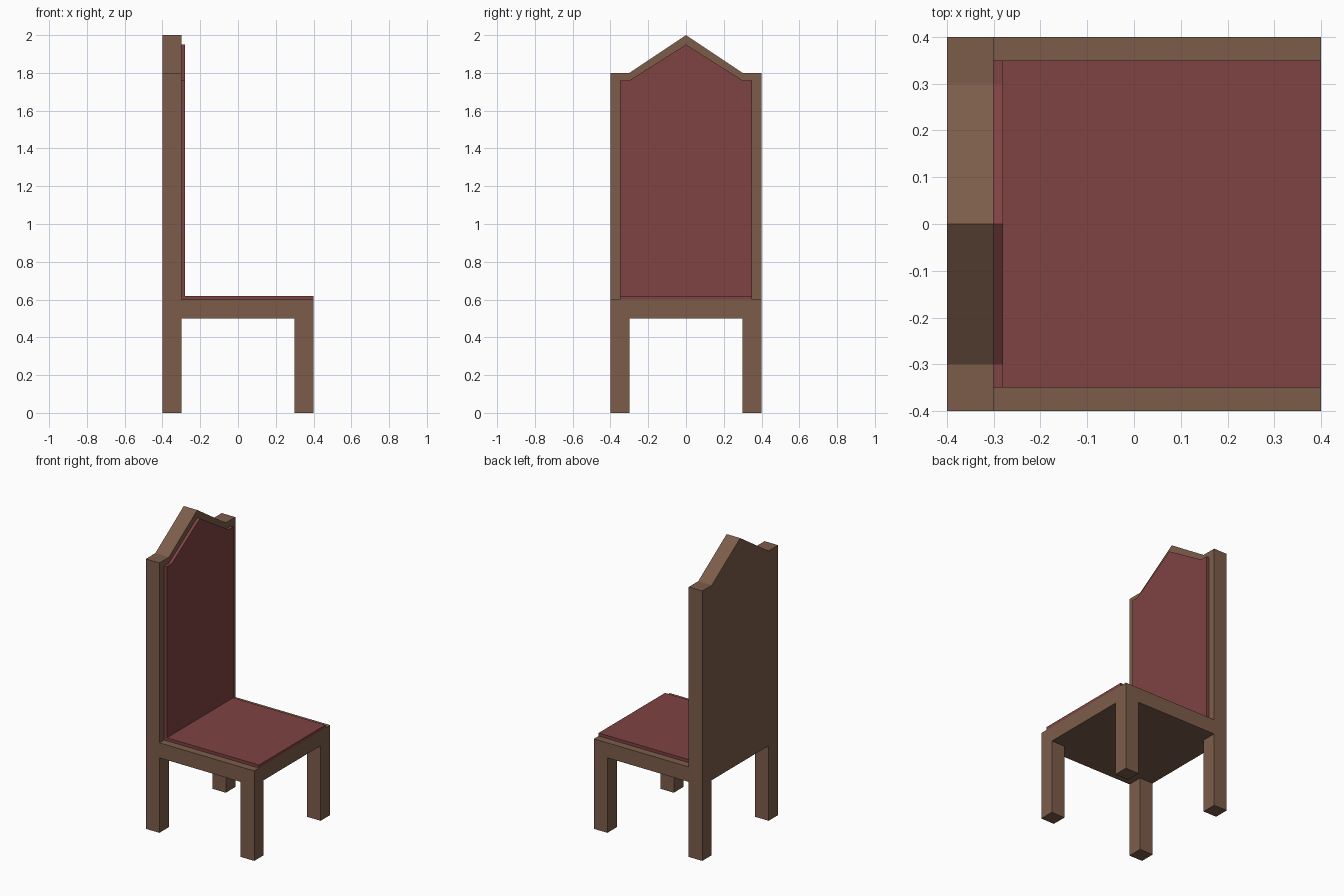
import bpy, bmesh

if "Cube" in bpy.data.objects:
    bpy.data.objects.remove(bpy.data.objects["Cube"])


def material(name, color):
    m = bpy.data.materials.new(name)
    m.diffuse_color = (*color, 1)
    m.use_nodes = True
    m.node_tree.nodes["Principled BSDF"].inputs["Base Color"].default_value = m.diffuse_color
    return m


wood = material("brown_wood", (0.20, 0.108, 0.068))
fabric = material("red_fabric", (0.21, 0.055, 0.055))


def prism(name, profile, direction, mat):
    """Extrude a planar outline along a direction into a closed solid."""
    bm = bmesh.new()
    face = bm.faces.new([bm.verts.new(p) for p in profile])
    ext = bmesh.ops.extrude_face_region(bm, geom=[face], use_keep_orig=True)
    moved = [v for v in ext["geom"] if isinstance(v, bmesh.types.BMVert)]
    bmesh.ops.translate(bm, verts=moved, vec=direction)
    bmesh.ops.recalc_face_normals(bm, faces=bm.faces)
    mesh = bpy.data.meshes.new(name)
    bm.to_mesh(mesh)
    bm.free()
    mesh.materials.append(mat)
    obj = bpy.data.objects.new(name, mesh)
    bpy.context.collection.objects.link(obj)
    return obj


def box(name, x0, x1, y0, y1, z0, z1, mat):
    outline = [(x0, y0, z0), (x1, y0, z0), (x1, y1, z0), (x0, y1, z0)]
    return prism(name, outline, (0, 0, z1 - z0), mat)


def peaked_panel(name, x0, x1, half, bottom, shoulder, peak, mat):
    """Upright panel with flat shoulders and a pointed top."""
    right = [(half, bottom), (half, shoulder), (0.3, shoulder)]
    outline = right + [(0, peak)] + [(-y, z) for y, z in reversed(right)]
    return prism(name, [(x0, y, z) for y, z in outline], (x1 - x0, 0, 0), mat)


# Four square legs
for end, x in (("back", -0.4), ("front", 0.3)):
    for side, y in (("right", -0.4), ("left", 0.3)):
        box(f"{end}_{side}_leg", x, x + 0.1, y, y + 0.1, 0, 0.5, wood)

# Seat slab and tall backrest
box("seat", -0.4, 0.4, -0.4, 0.4, 0.5, 0.6, wood)
peaked_panel("backrest", -0.4, -0.3, 0.4, 0.6, 1.8, 2.0, wood)

# Thin upholstery
box("seat_cushion", -0.28, 0.4, -0.35, 0.35, 0.6, 0.62, fabric)
peaked_panel("back_cushion", -0.3, -0.28, 0.35, 0.6, 1.76, 1.95, fabric)
